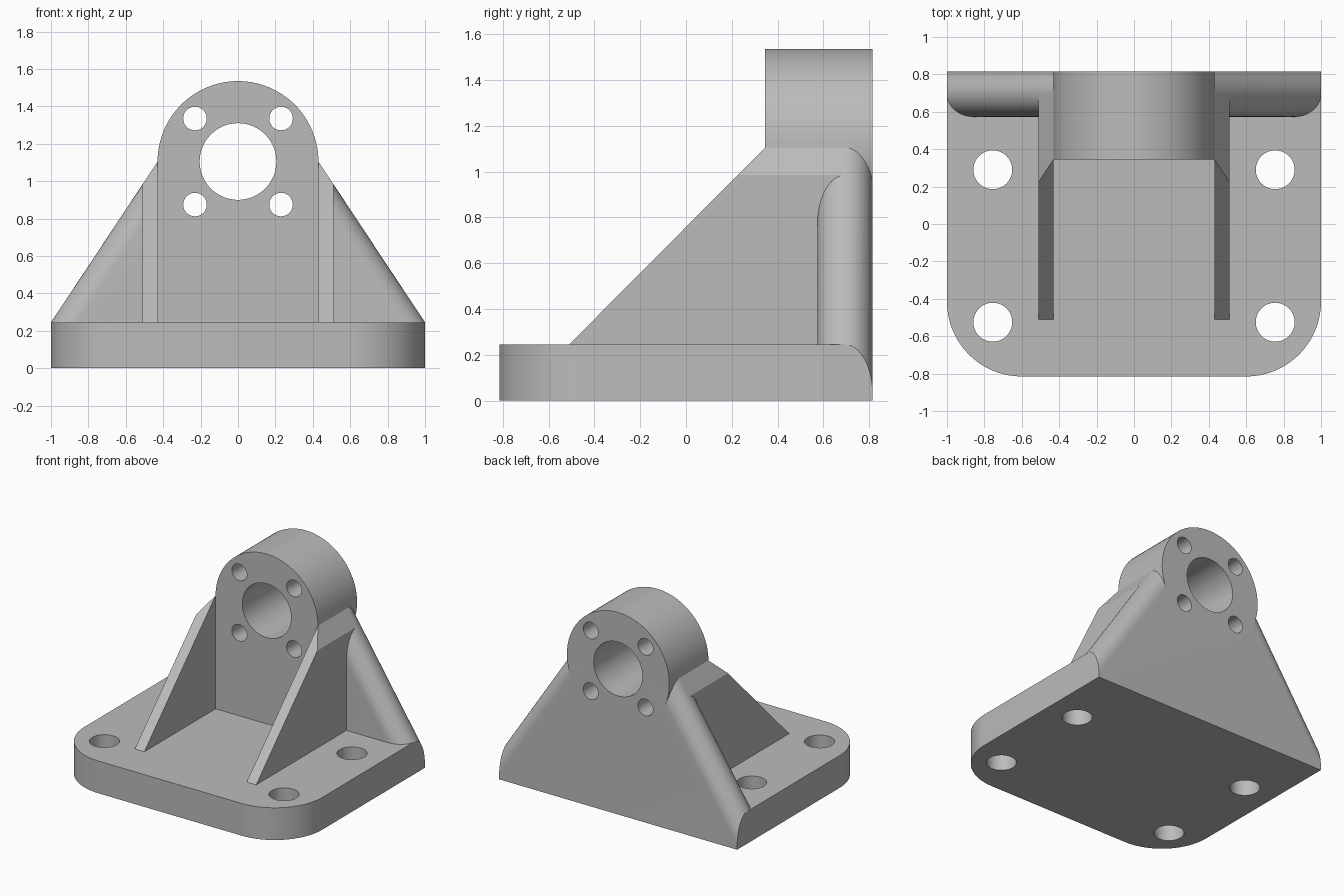
import bpy, bmesh
from math import sin, cos, pi

if "Cube" in bpy.data.objects:
    bpy.data.objects.remove(bpy.data.objects["Cube"], do_unlink=True)

GREY = (0.5, 0.5, 0.5, 1)
metal = bpy.data.materials.new("plain grey metal")
metal.use_nodes = True
metal.diffuse_color = GREY
metal.node_tree.nodes["Principled BSDF"].inputs["Base Color"].default_value = GREY

BACK, MID, FACE = 0.815, 0.694, 0.345   # depths: rear, plate centre, bearing front
ROUND = BACK - MID                      # radius of the plate's rounded flanks
BASE_H, AXIS, R = 0.245, 1.105, 0.43    # base height, bearing axis height, bearing radius
SLOPE = (1 - R) / (AXIS - BASE_H)       # sideways run per unit of height
STRETCH = (1 + SLOPE ** 2) ** 0.5


def add_loft(bm, rings):
    """Skin a chain of equal rings and cap both ends."""
    loops = [[bm.verts.new(p) for p in ring] for ring in rings]
    n = len(loops[0])
    for a, b in zip(loops, loops[1:]):
        for i in range(n):
            j = (i + 1) % n
            bm.faces.new((a[i], a[j], b[j], b[i]))
    bm.faces.new(loops[0])
    bm.faces.new(loops[-1])


def make(name, *lofts):
    bm = bmesh.new()
    for rings in lofts:
        add_loft(bm, rings)
    bmesh.ops.recalc_face_normals(bm, faces=bm.faces)
    mesh = bpy.data.meshes.new(name)
    bm.to_mesh(mesh)
    bm.free()
    mesh.materials.append(metal)
    obj = bpy.data.objects.new(name, mesh)
    bpy.context.collection.objects.link(obj)
    return obj


def arc(cx, cy, r, start, end, steps):
    return [(cx + r * cos(start + (end - start) * i / steps),
             cy + r * sin(start + (end - start) * i / steps)) for i in range(steps + 1)]


def circle(cx, cy, r, steps=64):
    return arc(cx, cy, r, 0, 2 * pi, steps)[:-1]


def along_z(profile, z0, z1):
    return [[(x, y, z) for x, y in profile] for z in (z0, z1)]


def along_y(profile, y0, y1):
    return [[(x, y, z) for x, z in profile] for y in (y0, y1)]


def cut(obj, cutter):
    mod = obj.modifiers.new("holes", "BOOLEAN")
    mod.operation, mod.solver, mod.object = "DIFFERENCE", "EXACT", cutter
    bpy.ops.object.select_all(action="DESELECT")
    bpy.context.view_layer.objects.active = obj
    obj.select_set(True)
    bpy.ops.object.modifier_apply(modifier=mod.name)


# Base slab with two rounded front corners
corner = 0.4
front = -BACK + corner
outline = [(1, MID), (-1, MID)]
outline += arc(corner - 1, front, corner, pi, 1.5 * pi, 20)
outline += arc(1 - corner, front, corner, 1.5 * pi, 2 * pi, 20)
base = make("base", along_z(outline, 0, BASE_H))

# Rear plate: trapezoid slices whose sloping flanks follow a half round
slices = []
for i in range(25):
    t = pi * i / 24
    inset = ROUND * (1 - sin(t))
    y = MID - ROUND * cos(t)
    shoulder = BASE_H - inset * STRETCH / SLOPE
    top = R - inset * STRETCH
    half = [(1, 0), (1, shoulder), (top, AXIS)]
    ring = half + [(-x, z) for x, z in reversed(half)]
    slices.append([(x, y, z) for x, z in ring])
plate = make("rear_plate", slices)

# Bearing block: arch in front, plain round at the rear
arch = [(-R, BASE_H), (R, BASE_H)] + arc(0, AXIS, R, 0, pi, 48)
block = make("bearing_block", along_y(arch, FACE, MID))
collar = make("bearing_collar", along_y(circle(0, AXIS, R, 96), MID, BACK))

# Side ribs, their tops cut to the same slope as the plate
parts = [base, plate, block, collar]
rib_front, rib_out = -0.51, 0.51
rib_top = AXIS - (rib_out - R) / SLOPE
rib_y = rib_front + (FACE - rib_front) * (rib_top - BASE_H) / (AXIS - BASE_H)
for side, label in ((1, "left"), (-1, "right")):
    rings = [[(side * x, rib_front, BASE_H), (side * x, y, z),
              (side * x, MID, z), (side * x, MID, BASE_H)]
             for x, y, z in ((R, FACE, AXIS), (rib_out, rib_y, rib_top))]
    parts.append(make(label + "_rib", rings))

# Mounting holes, bore and bolt holes
mounts = make("mount_cutter", *[along_z(circle(x, y, 0.104, 48), -0.1, 0.4)
                                for x in (-0.755, 0.755) for y in (-0.525, 0.29)])
bores = make("bore_cutter", along_y(circle(0, AXIS, 0.205), 0.2, 1),
             *[along_y(circle(x, AXIS + z, 0.063, 40), 0.2, 1)
               for x in (-0.23, 0.23) for z in (-0.23, 0.23)])
cut(base, mounts)
for part in (plate, block, collar):
    cut(part, bores)
for cutter in (mounts, bores):
    bpy.data.objects.remove(cutter, do_unlink=True)

# Smooth the curved walls, keep edges sharp
bpy.ops.object.select_all(action="DESELECT")
for part in parts:
    part.select_set(True)
bpy.context.view_layer.objects.active = base
bpy.ops.object.shade_smooth_by_angle(angle=pi / 6)
